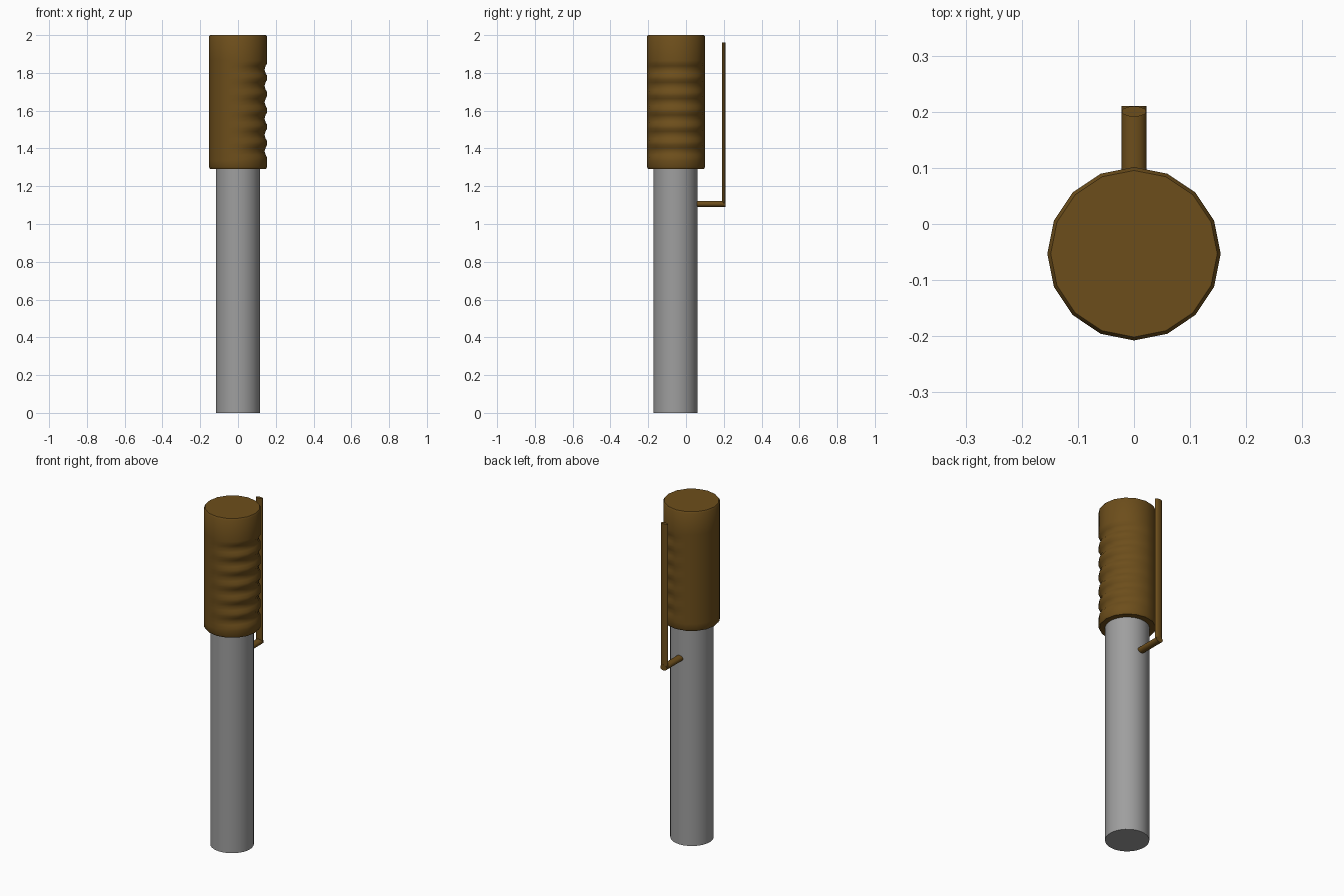
import bpy, bmesh, math

if "Cube" in bpy.data.objects:
    bpy.data.objects.remove(bpy.data.objects["Cube"])

CY = -0.053            # handle axis
SIDES = 16


def material(name, color):
    mat = bpy.data.materials.new(name)
    mat.diffuse_color = (*color, 1)
    mat.use_nodes = True
    mat.node_tree.nodes["Principled BSDF"].inputs["Base Color"].default_value = mat.diffuse_color
    return mat


brown = material("brown", (0.152, 0.076, 0.011))
grey = material("dark_grey", (0.345, 0.345, 0.345))


def loft(name, rings, mat):
    """Skin a list of equal-length vertex rings and cap both ends."""
    bm = bmesh.new()
    loops = [[bm.verts.new(p) for p in ring] for ring in rings]
    n = len(loops[0])
    for a, b in zip(loops, loops[1:]):
        for i in range(n):
            j = (i + 1) % n
            bm.faces.new((a[i], a[j], b[j], b[i]))
    bm.faces.new(loops[0][::-1])
    bm.faces.new(loops[-1])
    bmesh.ops.recalc_face_normals(bm, faces=bm.faces)
    mesh = bpy.data.meshes.new(name)
    bm.to_mesh(mesh)
    bm.free()
    obj = bpy.data.objects.new(name, mesh)
    bpy.context.collection.objects.link(obj)
    mesh.materials.append(mat)
    bpy.ops.object.select_all(action='DESELECT')
    obj.select_set(True)
    bpy.context.view_layer.objects.active = obj
    bpy.ops.object.shade_smooth_by_angle(angle=math.radians(40))
    return obj


def circle(n):
    return [(math.cos(2 * math.pi * i / n), math.sin(2 * math.pi * i / n)) for i in range(n)]


def tube_ring(r, z, n, dent=0.0, cy=CY):
    """Horizontal ring; the dent pulls in only the +x half, less at its edges."""
    ring = []
    for c, s in circle(n):
        rr = r - dent * min(1, max(0, c * 1.5))
        ring.append((rr * c, cy + rr * s, z))
    return ring


# plain shaft, running up into the handle
loft("shaft", [tube_ring(0.117, z, 32, cy=-0.056) for z in (0, 1.32)], grey)

# handle with bevelled rims and six finger grooves on the +x side
R = 0.1545
rings = [tube_ring(R - 0.006, 1.292, SIDES), tube_ring(R, 1.302, SIDES), tube_ring(R, 1.335, SIDES)]
PITCH, DEPTH = 0.0865, 0.014
for k in range(6):
    mid = 1.385 + k * PITCH
    for dz, depth in ((-0.034, 0), (-0.019, 0.6), (0, 1), (0.019, 0.6), (0.034, 0)):
        rings.append(tube_ring(R, mid + dz, SIDES, DEPTH * depth))
rings += [tube_ring(R, 1.865, SIDES), tube_ring(R, 1.991, SIDES), tube_ring(R - 0.006, 2.0, SIDES)]
loft("handle", rings, brown)

# clip: short peg out of the shaft and a flat upright bar
loft("clip_peg", [[(0.022 * c, y, 1.106 + 0.017 * s) for c, s in circle(12)]
                  for y in (0.03, 0.21)], brown)
loft("clip_bar", [[(0.022 * c, 0.2005 + 0.0095 * s, z) for c, s in circle(12)]
                  for z in (1.106, 1.96)], brown)
